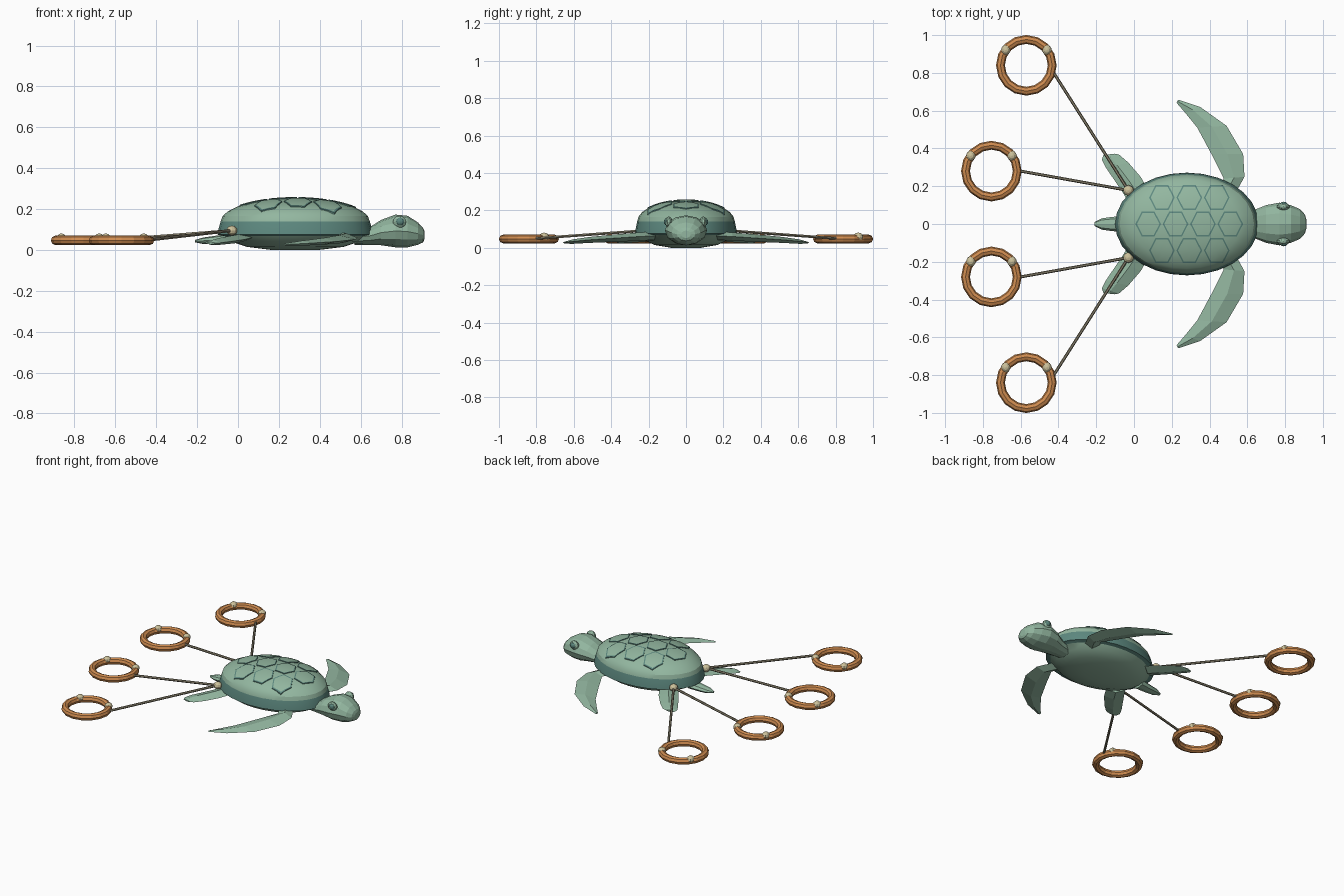
import bpy, bmesh, math
from mathutils import Vector

if "Cube" in bpy.data.objects:
    bpy.data.objects.remove(bpy.data.objects["Cube"])


def material(name, rgb):
    m = bpy.data.materials.new(name)
    m.diffuse_color = (*rgb, 1)
    m.use_nodes = True
    m.node_tree.nodes["Principled BSDF"].inputs["Base Color"].default_value = m.diffuse_color
    return m


GREEN = material("sea green", (0.29, 0.47, 0.35))
TEAL = material("dark teal", (0.11, 0.25, 0.215))
ORANGE = material("orange", (0.62, 0.26, 0.08))
CREAM = material("cream", (0.61, 0.54, 0.33))
ROPE = material("rope tan", (0.27, 0.24, 0.165))

CX, RX, RY = 0.28, 0.38, 0.272      # shell centre and half sizes


def finish(name, bm, mats, smooth=None):
    bmesh.ops.recalc_face_normals(bm, faces=bm.faces)
    me = bpy.data.meshes.new(name)
    bm.to_mesh(me)
    bm.free()
    for m in mats:
        me.materials.append(m)
    ob = bpy.data.objects.new(name, me)
    bpy.context.collection.objects.link(ob)
    if smooth:
        bpy.context.view_layer.objects.active = ob
        ob.select_set(True)
        bpy.ops.object.shade_smooth_by_angle(angle=math.radians(smooth))
        ob.select_set(False)
    return ob


def loft(name, sections, mats, smooth=None, rule=None):
    """Skin a list of equal-length point loops and cap both ends."""
    bm = bmesh.new()
    loops = [[bm.verts.new(p) for p in s] for s in sections]
    n = len(loops[0])
    for a, b in zip(loops, loops[1:]):
        for i in range(n):
            j = (i + 1) % n
            bm.faces.new((a[i], a[j], b[j], b[i]))
    bm.faces.new(loops[0])
    bm.faces.new(loops[-1])
    if rule:
        for f in bm.faces:
            f.material_index = rule(f.calc_center_median())
    return finish(name, bm, mats, smooth)


def oval(x, z, ry, rz, n=12):
    return [(x, ry * math.cos(2 * math.pi * i / n), z + rz * math.sin(2 * math.pi * i / n))
            for i in range(n)]


def blade(name, stations, side):
    """Flat flipper: each station is leading xy, trailing xy, height, half thickness."""
    secs = []
    for lx, ly, tx, ty, z, t in stations:
        mx, my = (lx + tx) / 2, (ly + ty) / 2
        secs.append([(lx, ly * side, z), (mx, my * side, z + t),
                     (tx, ty * side, z), (mx, my * side, z - t)])
    return loft(name, secs, [GREEN])


def ball(name, loc, scale, mat):
    bm = bmesh.new()
    bmesh.ops.create_uvsphere(bm, u_segments=10, v_segments=6, radius=1)
    for v in bm.verts:
        v.co = Vector([a * b for a, b in zip(v.co, scale)]) + Vector(loc)
    return finish(name, bm, [mat])


# Shell: belly, dark rim band and dome in one turned oval
profile = [(0.3, 0.0), (0.62, 0.015), (0.82, 0.04), (0.92, 0.068), (1.0, 0.075), (0.99, 0.10), (0.96, 0.14)]
for k in range(1, 7):
    a = k / 7 * math.pi / 2
    profile.append((0.96 * math.cos(a), 0.14 + 0.115 * math.sin(a)))
profile.append((0.05, 0.255))
rings = [[(CX + RX * r * math.cos(2 * math.pi * i / 28), RY * r * math.sin(2 * math.pi * i / 28), z)
          for i in range(28)] for r, z in profile]
loft("shell", rings, [GREEN, TEAL], 25, lambda c: int(0.066 < c.z < 0.139))


# Shell scutes: thin six-sided plates with a dark border following the dome
def dome(x, y, lift):
    q = (((x - CX) / RX) ** 2 + (y / RY) ** 2) / 0.96 ** 2
    return (x, y, 0.14 + 0.115 * math.sqrt(max(0, 1 - q)) + lift)


def scute(cx, cy):
    corners = [Vector((0.068 * math.cos(k * math.pi / 3), 0.076 * math.sin(k * math.pi / 3)))
               for k in range(6)]
    outline = []
    for a, b in zip(corners, corners[1:] + corners[:1]):
        outline += [a, (a + b) / 2]
    bm = bmesh.new()
    loops = [[bm.verts.new(dome(cx + p.x * s, cy + p.y * s, h)) for p in outline]
             for s, h in ((1, -0.003), (1, 0.004), (0.88, 0.004), (0.5, 0.004))]
    for m, (a, b) in enumerate(zip(loops, loops[1:])):
        for i in range(12):
            j = (i + 1) % 12
            bm.faces.new((a[i], a[j], b[j], b[i])).material_index = int(m < 2)
    mid = bm.verts.new(dome(cx, cy, 0.004))
    for i in range(12):
        bm.faces.new((loops[3][i], loops[3][(i + 1) % 12], mid))
    finish("scute", bm, [GREEN, TEAL], 30)


for i in range(4):
    scute(0.075 + 0.145 * i, 0)
for side in (1, -1):
    for i in range(3):
        scute(0.148 + 0.145 * i, 0.14 * side)

# Head with neck, and tail
loft("head", [oval(*s) for s in (
    (0.57, 0.06, 0.06, 0.035), (0.65, 0.07, 0.08, 0.045), (0.70, 0.085, 0.10, 0.062),
    (0.77, 0.093, 0.113, 0.08), (0.83, 0.09, 0.10, 0.077), (0.88, 0.08, 0.078, 0.055),
    (0.905, 0.073, 0.05, 0.036), (0.912, 0.072, 0.025, 0.02))], [GREEN])
loft("tail", [oval(*s, 8) for s in (
    (-0.04, 0.055, 0.045, 0.025), (-0.12, 0.048, 0.037, 0.02),
    (-0.17, 0.045, 0.03, 0.016), (-0.21, 0.043, 0.01, 0.006))], [GREEN])

for side in (1, -1):
    # Eyes with raised lids
    ball("eye_socket", (0.79, 0.092 * side, 0.137), (0.034, 0.02, 0.03), GREEN)
    ball("eye", (0.793, 0.104 * side, 0.139), (0.021, 0.014, 0.019), TEAL)
    # Swept front flippers and short rear flippers
    blade("front_flipper", [
        (0.53, 0.15, 0.42, 0.15, 0.065, 0.022), (0.585, 0.25, 0.475, 0.24, 0.06, 0.022),
        (0.578, 0.37, 0.41, 0.37, 0.052, 0.02), (0.49, 0.52, 0.335, 0.51, 0.042, 0.016),
        (0.35, 0.62, 0.27, 0.59, 0.033, 0.012), (0.235, 0.658, 0.225, 0.642, 0.027, 0.005)], side)
    blade("rear_flipper", [
        (0.07, 0.19, -0.03, 0.12, 0.06, 0.02), (0.035, 0.25, -0.075, 0.19, 0.052, 0.02),
        (-0.03, 0.325, -0.15, 0.30, 0.042, 0.017), (-0.08, 0.368, -0.17, 0.34, 0.036, 0.013),
        (-0.105, 0.372, -0.162, 0.365, 0.033, 0.006)], side)


# Floating rings, each with two beads and a rope to the shell
def rope(start, end):
    a, b = Vector(start), Vector(end)
    u = (b - a).normalized()
    s = u.cross(Vector((0, 0, 1))).normalized()
    t = u.cross(s)
    angles = [k * math.pi / 3 for k in range(6)]
    loft("rope", [[p + 0.008 * (s * math.cos(k) + t * math.sin(k)) for k in angles]
                  for p in (a, b)], [ROPE])


for side in (1, -1):
    anchor = (-0.03, 0.178 * side, 0.095)
    ball("rope_anchor", anchor, (0.028, 0.028, 0.024), CREAM)
    for x, y, end in ((-0.57, 0.84, (-0.425, 0.80)), (-0.755, 0.28, (-0.60, 0.28))):
        bpy.ops.mesh.primitive_torus_add(
            major_segments=16, minor_segments=8, major_radius=0.137, minor_radius=0.0235,
            location=(x, y * side, 0.047))
        ring = bpy.context.object
        ring.name = "float_ring"
        ring.data.materials.append(ORANGE)
        for dx in (-0.109, 0.109):
            ball("ring_bead", (x + dx, y * side + 0.081, 0.057), (0.025, 0.028, 0.024), CREAM)
        rope(anchor, (end[0], end[1] * side, 0.05))
